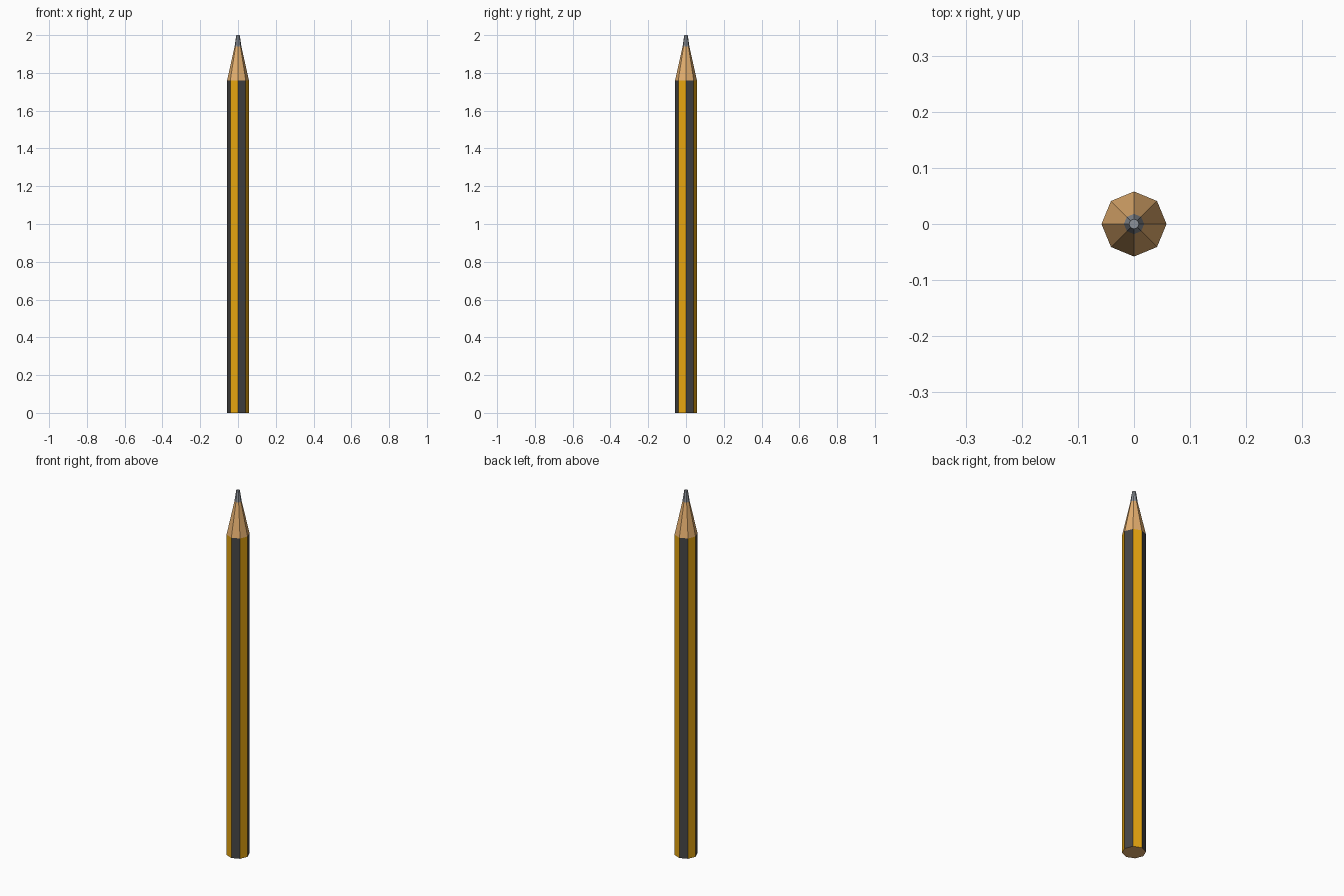
import bpy, bmesh, math

if "Cube" in bpy.data.objects:
    bpy.data.objects.remove(bpy.data.objects["Cube"])

SIDES = 8


def material(name, color):
    m = bpy.data.materials.new(name)
    m.diffuse_color = (*color, 1)
    m.use_nodes = True
    m.node_tree.nodes["Principled BSDF"].inputs["Base Color"].default_value = m.diffuse_color
    return m


yellow = material("yellow_paint", (0.80, 0.38, 0.005))
black = material("dark_paint", (0.06, 0.06, 0.06))
wood = material("bare_wood", (0.78, 0.43, 0.16))
grey = material("graphite", (0.27, 0.29, 0.32))


def loft(name, profile, mats, side_mat, cap_bottom=None, cap_top=None):
    """Stack octagonal rings (radius, z) into a faceted solid."""
    bm = bmesh.new()
    rings = []
    for r, z in profile:
        rings.append([bm.verts.new((r * math.cos(i * math.tau / SIDES),
                                    r * math.sin(i * math.tau / SIDES), z))
                      for i in range(SIDES)])
    for a, b in zip(rings, rings[1:]):
        for i in range(SIDES):
            j = (i + 1) % SIDES
            bm.faces.new((a[i], a[j], b[j], b[i])).material_index = side_mat(i)
    if cap_bottom is not None:
        bm.faces.new(rings[0][::-1]).material_index = cap_bottom
    if cap_top is not None:
        bm.faces.new(rings[-1]).material_index = cap_top
    me = bpy.data.meshes.new(name)
    bm.to_mesh(me)
    bm.free()
    for m in mats:
        me.materials.append(m)
    ob = bpy.data.objects.new(name, me)
    bpy.context.collection.objects.link(ob)
    return ob


# Painted shaft with alternating stripes and a bare wood end
loft("painted_shaft", [(0.058, 0), (0.058, 1.76)], [black, yellow, wood],
     lambda i: i % 2, cap_bottom=2)

# Sharpened wood cone
loft("sharpened_wood", [(0.058, 1.76), (0.018, 1.94)], [wood], lambda i: 0)

# Rounded graphite tip
loft("graphite_tip", [(0.018, 1.94), (0.0125, 1.978), (0.009, 2.0)],
     [grey], lambda i: 0, cap_top=0)
